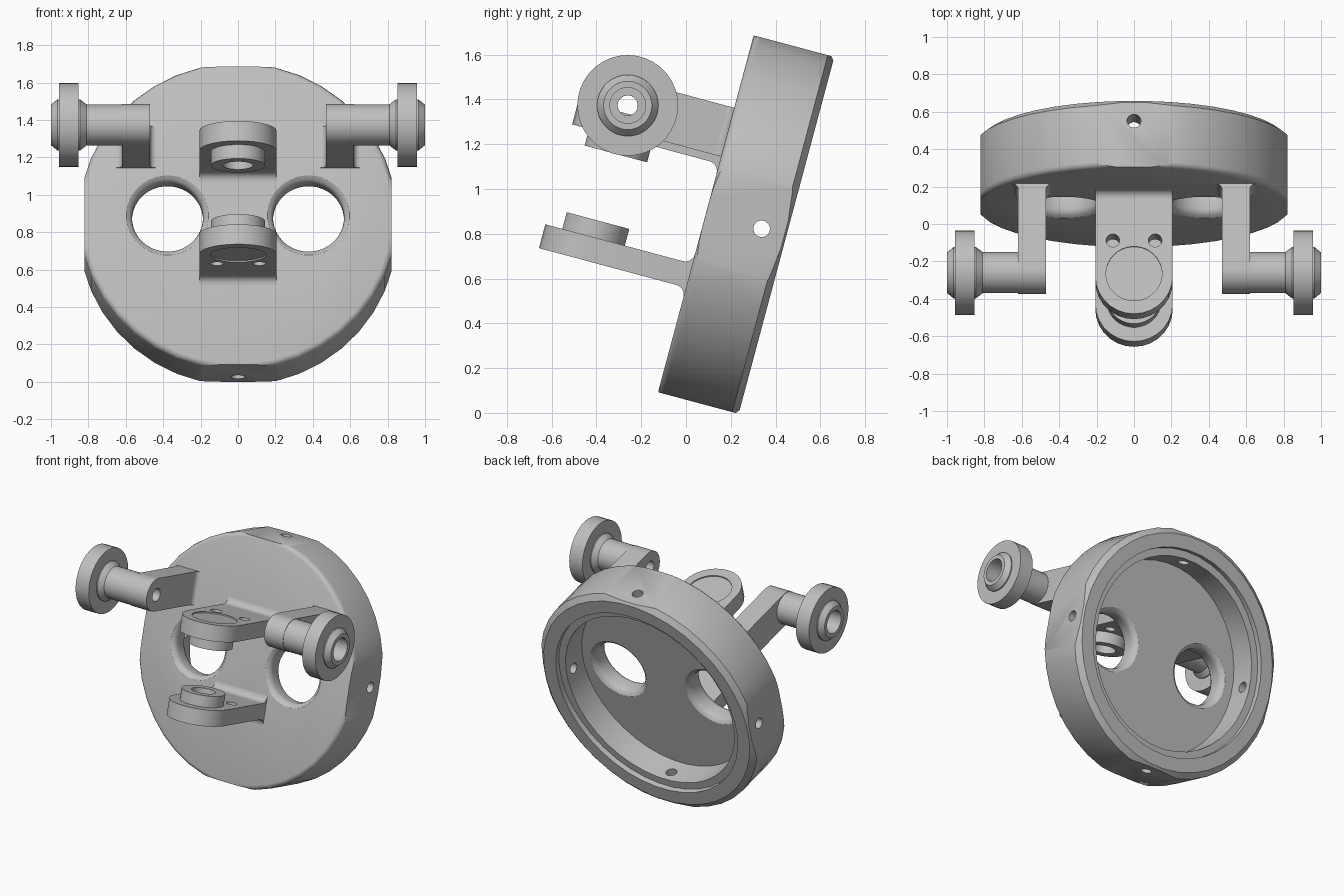
import bpy, bmesh
from math import sin, cos, pi, radians
from mathutils import Matrix, Vector

cube = bpy.data.objects.get("Cube")
if cube:
    bpy.data.objects.remove(cube)

grey = bpy.data.materials.new("plain_grey")
grey.use_nodes = True
COLOR = (0.52, 0.52, 0.52, 1)
grey.diffuse_color = COLOR
grey.node_tree.nodes["Principled BSDF"].inputs["Base Color"].default_value = COLOR

# Everything is built upright (front face on y = 0), then leaned back
LEAN = Matrix.Translation((0, 0.09, 0.895)) @ Matrix.Rotation(radians(-15), 4, 'X')
X, Y, Z = Vector((1, 0, 0)), Vector((0, 1, 0)), Vector((0, 0, 1))


def make(name, bm):
    bmesh.ops.recalc_face_normals(bm, faces=bm.faces)
    mesh = bpy.data.meshes.new(name)
    bm.to_mesh(mesh)
    bm.free()
    mesh.materials.append(grey)
    ob = bpy.data.objects.new(name, mesh)
    bpy.context.collection.objects.link(ob)
    return ob


def spin(name, profile, origin, axis, segs=36):
    """Solid of revolution from (radius, height) points, capped at both ends."""
    bm = bmesh.new()
    m = Matrix.Translation(origin) @ axis.to_track_quat('Z', 'Y').to_matrix().to_4x4()
    rings = []
    for r, h in profile:
        angles = [2 * pi * (i + 0.5) / segs for i in range(segs)]
        rings.append([bm.verts.new(m @ Vector((r * cos(a), r * sin(a), h))) for a in angles])
    for a, b in zip(rings, rings[1:]):
        for i in range(segs):
            j = (i + 1) % segs
            bm.faces.new((a[i], a[j], b[j], b[i]))
    bm.faces.new(rings[0])
    bm.faces.new(rings[-1])
    return make(name, bm)


def prism(name, points, axes, lo, hi):
    """Outline on two axes, extruded along the third."""
    bm = bmesh.new()
    ends = []
    for c in (lo, hi):
        ring = []
        for a, b in points:
            co = [0, 0, 0]
            for axis, value in zip(axes, (a, b, c)):
                co["xyz".index(axis)] = value
            ring.append(bm.verts.new(co))
        ends.append(ring)
    n = len(points)
    for i in range(n):
        j = (i + 1) % n
        bm.faces.new((ends[0][i], ends[0][j], ends[1][j], ends[1][i]))
    bm.faces.new(ends[0])
    bm.faces.new(ends[1])
    return make(name, bm)


def tongue(half, root, centre, mid=0, steps=14):
    """Strip outline (y, across) with a round free end."""
    arc = [pi / 2 + pi * i / steps for i in range(steps + 1)]
    pts = [(centre + half * cos(a), mid + half * sin(a)) for a in arc]
    return [(root, mid + half)] + pts + [(root, mid - half)]


def flare(half, f, mid=0, steps=5):
    """Root outline (y, across) that widens into the disc with round fillets."""
    arc = [pi / 2 * i / steps for i in range(steps + 1)]
    side = [(-f + f * sin(a), half + f - f * cos(a)) for a in arc]
    side.append((0.03, half + f))
    return [(y, mid + w) for y, w in side] + [(y, mid - w) for y, w in reversed(side)]


def boolean(ob, cutters, operation='DIFFERENCE'):
    for c in cutters:
        mod = ob.modifiers.new("cut", 'BOOLEAN')
        mod.operation, mod.solver, mod.object = operation, 'EXACT', c
    bpy.context.view_layer.update()
    graph = bpy.context.evaluated_depsgraph_get()
    mesh = bpy.data.meshes.new_from_object(ob.evaluated_get(graph))
    ob.modifiers.clear()
    ob.data = mesh
    for c in cutters:
        bpy.data.objects.remove(c)


def mirrored(ob, name, axis, offset=0):
    twin = ob.copy()
    twin.name = name
    twin.data = ob.data.copy()
    twin.data.transform(Matrix.Translation(axis * offset) @ Matrix.Scale(-1, 4, axis))
    twin.data.flip_normals()
    bpy.context.collection.objects.link(twin)
    return twin


# Round disc, hollow at the back, with four flats
MID, FLOOR = -0.006, 0.145
disc = spin("mounting_disc", [
    (0.82, 0), (0.833, 0.004), (0.845, 0.015), (0.85, 0.03), (0.85, 0.343),
    (0.81, 0.373), (0.715, 0.373), (0.715, 0.335), (0.663, 0.335), (0.663, FLOOR)],
    (0, 0, MID), Y, 40)
low, high = MID - 0.825, MID + 0.825
flats = prism("flats", [(-0.82, low), (0.82, low), (0.82, high), (-0.82, high)],
              "xzy", -1, 1)
boolean(disc, [flats], 'INTERSECT')

# Two large round-edged openings and the screw holes in the rim
edge = [(0.225, -0.01), (0.221, 0), (0.203, 0.012), (0.193, 0.028), (0.19, 0.042)]
opening = edge + [(r, FLOOR - h) for r, h in reversed(edge)]
cutters = [spin("opening", opening, (s * 0.377, 0, MID), Y) for s in (1, -1)]
cutters += [spin("screw_hole", [(0.037, -1), (0.037, 1)], (0, 0.258, MID), d, 20)
            for d in (X, Z)]
boolean(disc, cutters)
parts = [disc]

# Upper tab: shallow pocket on the outside, two screw holes, boss facing inward
TAB_MID, TAB_IN, TAB_OUT, ROOT = 0.28, 0.225, 0.335, 0.045
BOSS_Y = -0.457
tab = prism("upper_tab", [(x, y) for y, x in tongue(0.207, -ROOT, -0.473)],
            "xyz", TAB_IN, TAB_OUT)
holes = [spin("tab_hole", [(0.036, 0), (0.036, 1)], (s * 0.113, -0.274, 0), Z, 20)
         for s in (1, -1)]
holes.append(spin("pocket", [(0.15, 0), (0.15, 0.1)], (0, BOSS_Y, TAB_OUT - 0.008), Z))
boolean(tab, holes)
root = prism("upper_tab_root", flare(0.055, ROOT, TAB_MID), "yzx", -0.207, 0.207)
boss = spin("upper_boss", [(0.145, -0.03), (0.145, 0.077), (0.08, 0.077), (0.08, 0.005)],
            (0, BOSS_Y, TAB_IN), -Z)
for ob in (tab, root, boss):
    lower = mirrored(ob, ob.name.replace("upper", "lower"), Z, 2 * MID)
    parts += [ob, lower]

# Side arm with its round hub, flange and stepped bore
AXLE = (0, -0.462, 0.371)
arm = prism("left_arm", tongue(0.113, -0.03, AXLE[1], AXLE[2]), "yzx", 0.47, 0.62)
bore = spin("bore", [(0.045, 0.3), (0.045, 0.7)], AXLE, X, 24)
boolean(arm, [bore])
arm_root = prism("left_arm_root", flare(0.075, 0.03, 0.545), "yxz",
                 AXLE[2] - 0.113, AXLE[2] + 0.113)
hub = spin("left_hub", [
    (0.045, 0.56), (0.11, 0.56), (0.11, 0.81), (0.137, 0.845), (0.137, 0.852),
    (0.225, 0.852), (0.225, 0.957), (0.137, 0.957), (0.137, 0.965), (0.108, 1.0),
    (0.08, 1.0), (0.08, 0.88), (0.045, 0.88), (0.045, 0.56)], AXLE, X)
# open the bore: drop the end caps and weld the inner wall to the first ring
bm = bmesh.new()
bm.from_mesh(hub.data)
bmesh.ops.delete(bm, geom=[f for f in bm.faces if len(f.verts) > 4], context='FACES_ONLY')
bmesh.ops.remove_doubles(bm, verts=bm.verts, dist=0.0001)
bmesh.ops.recalc_face_normals(bm, faces=bm.faces)
bm.to_mesh(hub.data)
bm.free()
for ob in (arm, arm_root, hub):
    parts += [ob, mirrored(ob, ob.name.replace("left", "right"), X)]

# Lean the whole assembly and shade it
bpy.ops.object.select_all(action='DESELECT')
for ob in parts:
    ob.data.transform(LEAN)
    ob.select_set(True)
bpy.context.view_layer.objects.active = disc
bpy.ops.object.shade_smooth_by_angle(angle=radians(30))
